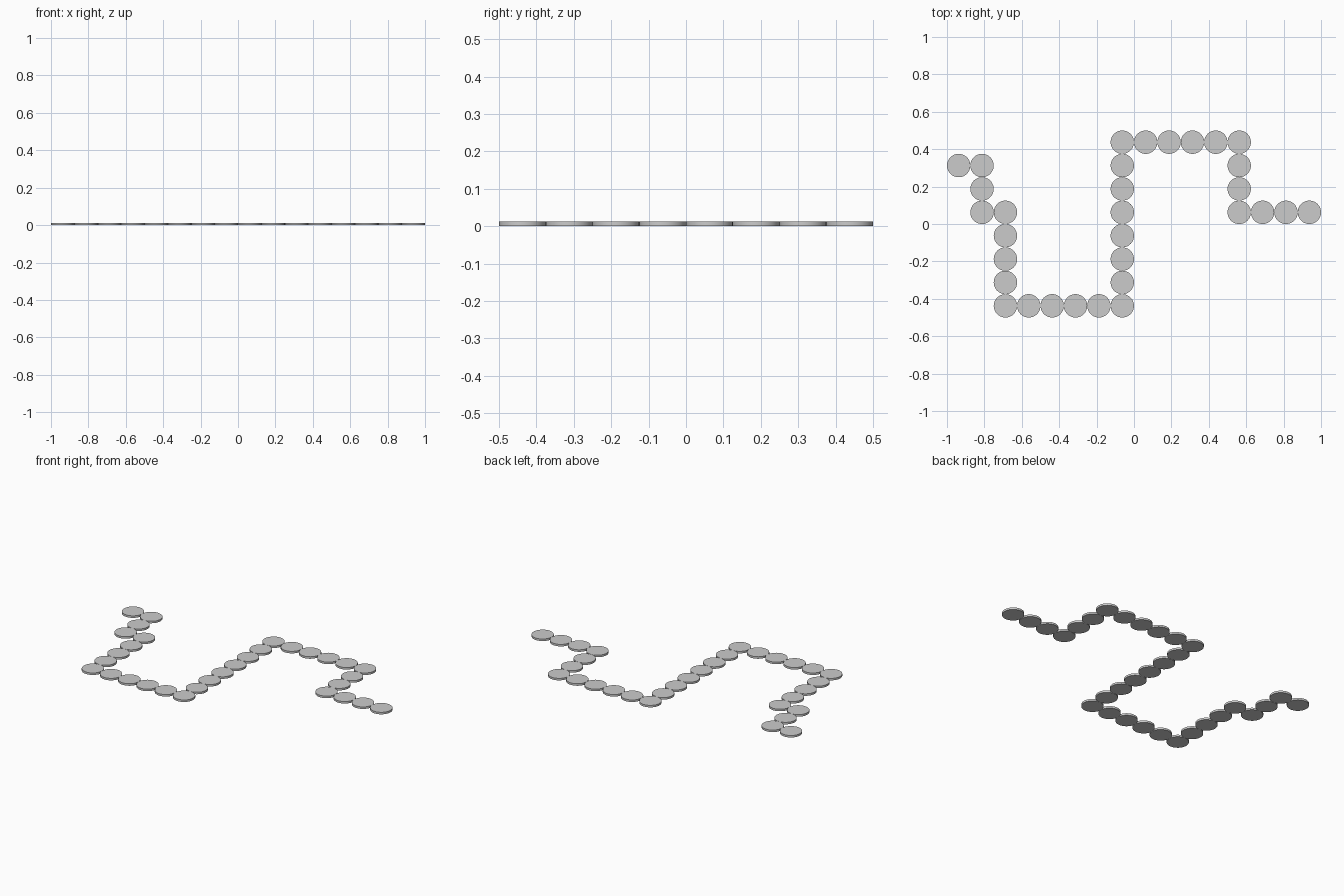
import bpy

if "Cube" in bpy.data.objects:
    bpy.data.objects.remove(bpy.data.objects["Cube"])

PITCH = 0.125          # disc diameter and grid step
HEIGHT = 0.0125

# Corners of the stepping path, in grid cells (column, row)
corners = [(0, 6), (1, 6), (1, 4), (2, 4), (2, 0), (7, 0),
           (7, 7), (12, 7), (12, 4), (15, 4)]

# Walk from corner to corner, one cell at a time
cells = [corners[0]]
for cx, cy in corners[1:]:
    while cells[-1] != (cx, cy):
        x, y = cells[-1]
        cells.append((x + (cx > x) - (cx < x), y + (cy > y) - (cy < y)))

# Shared flat disc with a slightly eased rim
bpy.ops.mesh.primitive_cylinder_add(vertices=48, radius=PITCH / 2, depth=HEIGHT)
first = bpy.context.object
bpy.ops.object.shade_smooth_by_angle()
mesh = first.data
mesh.name = "round_disc"

# One disc per cell
for i, (cx, cy) in enumerate(cells):
    if i == 0:
        disc = first
    else:
        disc = bpy.data.objects.new("path_disc", mesh)
        bpy.context.collection.objects.link(disc)
    disc.name = f"path_disc_{i + 1:02d}"
    disc.location = ((cx - 7.5) * PITCH, (cy - 3.5) * PITCH, HEIGHT / 2)
